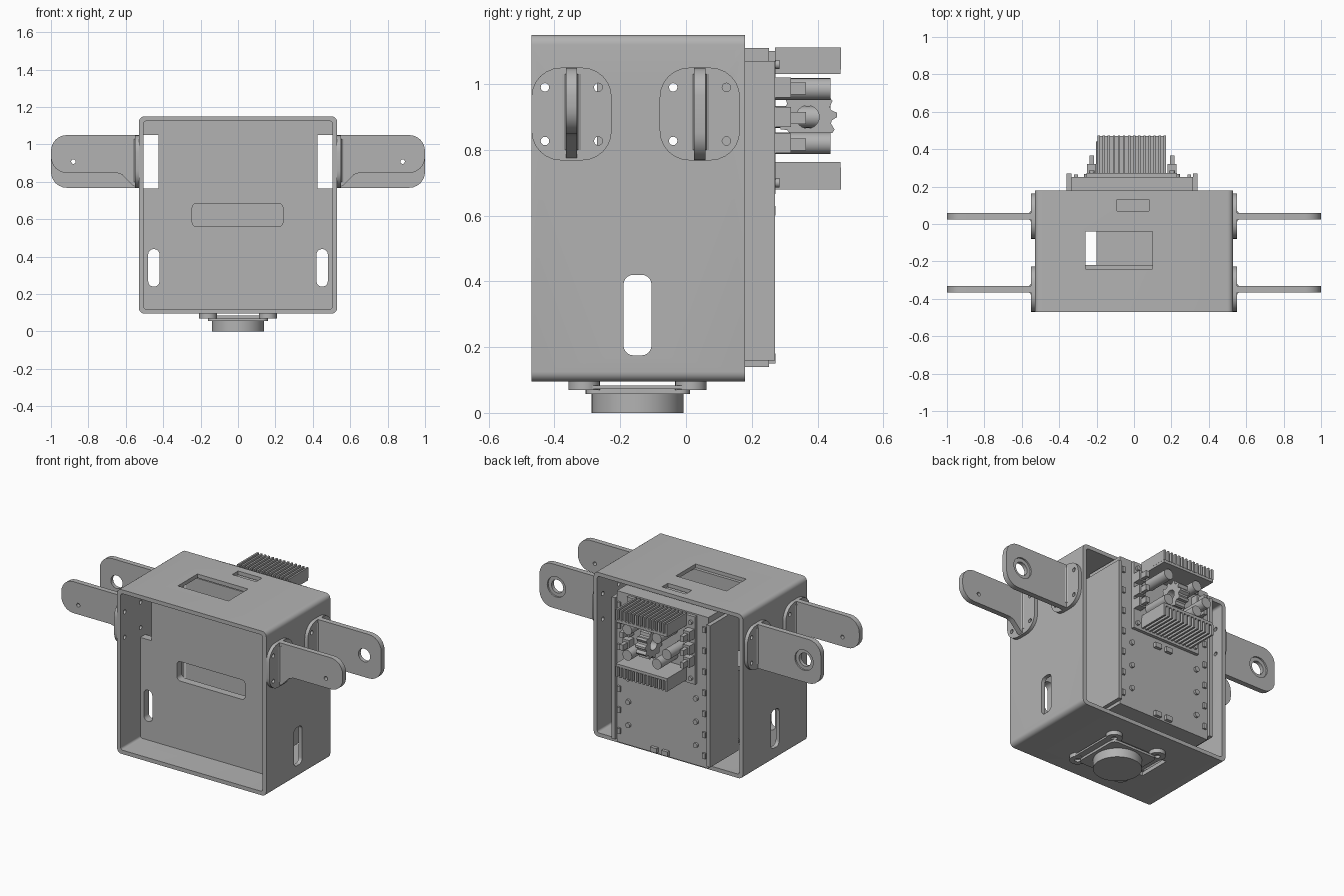
import bpy, bmesh, math

if "Cube" in bpy.data.objects:
    bpy.data.objects.remove(bpy.data.objects["Cube"], do_unlink=True)

grey = bpy.data.materials.new("plain grey")
grey.use_nodes = True
grey.diffuse_color = (0.45, 0.45, 0.45, 1)
grey.node_tree.nodes["Principled BSDF"].inputs["Base Color"].default_value = (0.45, 0.45, 0.45, 1)


def rect(u0, u1, v0, v1, r=0.0, n=6):
    """Outline of a rectangle, with rounded corners when r is set."""
    if r == 0:
        return [(u0, v0), (u1, v0), (u1, v1), (u0, v1)]
    pts = []
    corners = [(u1 - r, v1 - r), (u0 + r, v1 - r), (u0 + r, v0 + r), (u1 - r, v0 + r)]
    for k, (u, v) in enumerate(corners):
        for i in range(n + 1):
            a = math.pi / 2 * (k + i / n)
            pts.append((u + r * math.cos(a), v + r * math.sin(a)))
    return pts


def circle(u, v, r, n=24):
    return [(u + r * math.cos(math.tau * i / n), v + r * math.sin(math.tau * i / n)) for i in range(n)]


def prism(name, outline, axis, a, b):
    """Extrude an outline along an axis from a to b."""
    place = {"X": lambda u, v, w: (w, u, v),
             "Y": lambda u, v, w: (u, w, v),
             "Z": lambda u, v, w: (u, v, w)}[axis]
    bm = bmesh.new()
    low = [bm.verts.new(place(u, v, a)) for u, v in outline]
    high = [bm.verts.new(place(u, v, b)) for u, v in outline]
    bm.faces.new(low)
    bm.faces.new(high)
    for i in range(len(low)):
        j = (i + 1) % len(low)
        bm.faces.new((low[i], low[j], high[j], high[i]))
    bmesh.ops.recalc_face_normals(bm, faces=bm.faces)
    mesh = bpy.data.meshes.new(name)
    bm.to_mesh(mesh)
    bm.free()
    mesh.materials.append(grey)
    obj = bpy.data.objects.new(name, mesh)
    bpy.context.collection.objects.link(obj)
    return obj


def block(name, x0, x1, y0, y1, z0, z1):
    return prism(name, rect(x0, x1, y0, y1), "Z", z0, z1)


def cut(obj, outline, axis, a, b):
    """Cut an extruded outline out of a part."""
    tool = prism("cutter", outline, axis, a, b)
    tool.hide_render = True
    mod = obj.modifiers.new("cut", "BOOLEAN")
    mod.operation = "DIFFERENCE"
    mod.solver = "EXACT"
    mod.object = tool
    bpy.context.view_layer.objects.active = obj
    bpy.ops.object.modifier_apply(modifier=mod.name)
    bpy.data.objects.remove(tool, do_unlink=True)


# Outer shell, open at the front and back
arm_ys = (-0.348, 0.042)
shell = prism("shell", rect(-0.53, 0.53, 0.095, 1.15, 0.03), "Y", -0.47, 0.18)
cut(shell, rect(-0.505, 0.505, 0.12, 1.125, 0.015), "Y", -0.6, 0.3)
cut(shell, rect(-0.19, -0.105, 0.175, 0.42, 0.03), "X", -0.7, 0.7)
cut(shell, rect(-0.26, 0.1, -0.24, -0.04), "Z", 1.0, 1.3)
cut(shell, rect(-0.09, 0.08, 0.07, 0.13), "Z", 1.0, 1.3)
cut(shell, rect(-0.265, 0.1, -0.24, -0.03), "Z", 0.0, 0.2)
for y in arm_ys:
    for dy in (-0.081, 0.081):
        for z in (0.827, 0.99):
            cut(shell, circle(y + dy, z, 0.013, 12), "X", -0.7, 0.7)

# Inner panel with slots
panel = block("inner_panel", -0.507, 0.507, -0.27, -0.22, 0.118, 1.127)
cut(panel, rect(-0.245, 0.24, 0.56, 0.685, 0.025), "Y", -0.4, 0)
for s in (-1, 1):
    u = sorted((s * 0.42, s * 0.48))
    cut(panel, rect(*u, 0.24, 0.44, 0.028), "Y", -0.4, 0)
    u = sorted((s * 0.425, s * 0.52))
    cut(panel, rect(*u, 0.765, 1.05), "Y", -0.4, 0)

# Side brackets: bolted flange and arm
for s, side in ((1, "left"), (-1, "right")):
    for y, end in zip(arm_ys, ("front", "back")):
        flange = prism(f"{side}_{end}_flange", rect(y - 0.122, y + 0.122, 0.768, 1.05, 0.09),
                       "X", s * 0.53, s * 0.552)
        for dy in (-0.081, 0.081):
            for z in (0.827, 0.99):
                cut(flange, circle(y + dy, z, 0.013, 12), "X", s * 0.5, s * 0.6)
        if end == "front":
            tip = rect(0.6, 1.0, 0.848, 1.05, 0.085)
            tip = [p for p in tip if p[0] > 0.75]
            tip.sort(key=lambda p: -math.atan2(p[1] - 0.949, p[0] - 0.8))
            root = [(0.65, 0.848), (0.62, 0.839), (0.565, 0.782), (0.535, 0.768), (0.535, 1.05)]
            outline = tip + root
        else:
            outline = [(max(u, 0.535), v) for u, v in rect(0.4, 1.0, 0.768, 1.05, 0.085)]
            outline = list(dict.fromkeys((round(u, 4), round(v, 4)) for u, v in outline if u > 0.535))
            outline += [(0.535, 0.768), (0.535, 1.05)]
            outline.sort(key=lambda p: math.atan2(p[1] - 0.909, p[0] - 0.77))
        arm = prism(f"{side}_{end}_arm", [(s * u, v) for u, v in outline], "Y", y - 0.017, y + 0.017)
        if end == "front":
            cut(arm, circle(s * 0.88, 0.908, 0.012), "Y", y - 0.1, y + 0.1)
        else:
            cut(arm, circle(s * 0.88, 0.908, 0.042), "Y", y - 0.1, y + 0.1)
            cut(arm, circle(s * 0.88, 0.908, 0.065), "Y", y + 0.007, y + 0.1)
        # Fillets where the arm meets the flange
        for d in (-1, 1):
            prism(f"{side}_{end}_fillet",
                  [(s * 0.55, y + d * 0.015), (s * 0.568, y + d * 0.015),
                   (s * 0.557, y + d * 0.02), (s * 0.55, y + d * 0.032)], "Z", 0.8, 1.03)

# Turntable below the floor
block("turntable_plate", -0.2, 0.2, -0.29, 0.0, 0.072, 0.084)
prism("turntable_lower_plate", rect(-0.16, 0.16, -0.305, 0.012, 0.03), "Z", 0.057, 0.072)
prism("turntable_disc", circle(0, -0.147, 0.14, 48), "Z", 0, 0.06)
for x in (-0.16, 0.16):
    for y in (-0.31, 0.015):
        pad = prism("turntable_pad", circle(x, y, 0.048), "Z", 0.07, 0.097)
        cut(pad, circle(x, y, 0.018, 12), "Z", 0.06, 0.085)

# Electronics case at the back
block("electronics_case", -0.335, 0.315, -0.02, 0.252, 0.14, 1.11)
for x in (-0.36, 0.315):
    block("case_side_plate", x, x + 0.025, -0.02, 0.27, 0.16, 1.07)
for i in range(7):
    z = 0.2 + i * 0.135
    for x in (-0.32, 0.285):
        block("case_tab", x, x + 0.02, 0.25, 0.265, z, z + 0.035)
for x in (-0.25, 0.23):
    for z in (0.27, 0.42, 0.57):
        prism("case_screw", circle(x, z, 0.016, 12), "Y", 0.25, 0.266)
for x in (-0.06, 0.02):
    for z in (0.15, 0.6):
        block("case_clip", x, x + 0.045, 0.25, 0.272, z, z + 0.03)

# Circuit board with heat sinks
block("circuit_board", -0.255, 0.23, 0.252, 0.272, 0.665, 1.1)
for base, fin_low in ((1.03, 1.045), (0.745, 0.68)):
    block("heat_sink_base", -0.195, 0.17, 0.27, 0.47, base, base + 0.018)
    for i in range(14):
        x = -0.195 + i * 0.0272
        block("heat_sink_fin", x, x + 0.012, 0.27, 0.472, fin_low, fin_low + 0.067)

# Capacitors
for x, z in ((0.11, 0.82), (-0.1, 0.82), (-0.17, 0.9), (0.11, 0.985), (-0.1, 0.985)):
    prism("capacitor", circle(x, z, 0.033), "Y", 0.27, 0.44)

# Wound coil standing on the board
teeth = 22
winding = [(0.37 + r * math.cos(a), 0.9 + r * math.sin(a))
           for i in range(teeth * 2)
           for r, a in [((0.09, 0.074)[i // 2 % 2], math.tau * i / (teeth * 2))]]
coil = prism("coil", winding, "X", -0.03, 0.04)
cut(coil, circle(0.37, 0.9, 0.035), "X", -0.1, 0.1)

# Terminal blocks along the board edges
for x in (-0.25, 0.18):
    for z in (0.79, 0.87, 0.96):
        block("terminal_block", x, x + 0.048, 0.27, 0.32, z, z + 0.06)
        block("terminal_post", x + 0.012, x + 0.036, 0.32, 0.365, z + 0.008, z + 0.045)
    for z in (0.7, 1.06):
        prism("board_screw", circle(x + 0.024, z, 0.014, 12), "Y", 0.27, 0.285)

# Smooth the rounded parts and keep their edges sharp
bpy.ops.object.select_all(action="DESELECT")
for obj in bpy.context.scene.objects:
    if obj.type == "MESH":
        obj.select_set(True)
bpy.context.view_layer.objects.active = shell
bpy.ops.object.shade_smooth_by_angle(angle=math.radians(32))
